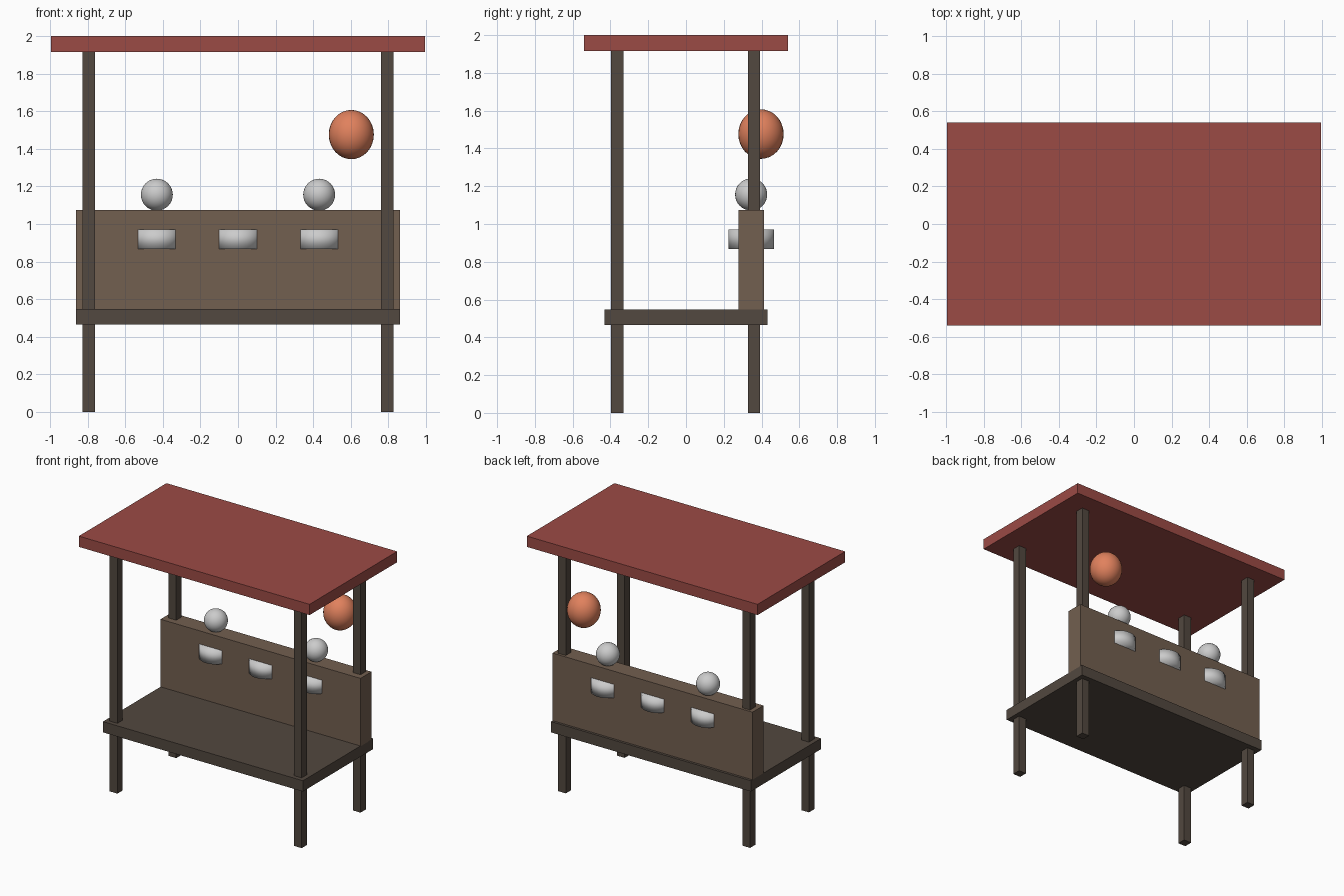
import bpy

if "Cube" in bpy.data.objects:
    bpy.data.objects.remove(bpy.data.objects["Cube"])


def paint(name, rgb):
    m = bpy.data.materials.new(name)
    m.diffuse_color = (*rgb, 1)
    m.use_nodes = True
    m.node_tree.nodes["Principled BSDF"].inputs["Base Color"].default_value = m.diffuse_color
    return m


RED = paint("roof_red", (0.33, 0.07, 0.06))
DARK = paint("dark_wood", (0.085, 0.065, 0.05))
WOOD = paint("wood", (0.17, 0.115, 0.08))
ORANGE = paint("orange", (0.75, 0.22, 0.11))


def finish(name, mat=None):
    ob = bpy.context.object
    ob.name = name
    if mat:
        ob.data.materials.append(mat)
    return ob


def box(name, center, size, mat):
    bpy.ops.mesh.primitive_cube_add(size=1, location=center)
    bpy.context.object.scale = size
    bpy.ops.object.transform_apply(location=False, rotation=False, scale=True)
    return finish(name, mat)


def ball(name, center, r, rz, mat=None):
    bpy.ops.mesh.primitive_uv_sphere_add(segments=32, ring_count=16, radius=1, location=center)
    bpy.context.object.scale = (r, r, rz)
    bpy.ops.object.transform_apply(location=False, rotation=False, scale=True)
    bpy.ops.object.shade_smooth()
    return finish(name, mat)


# Roof, floor shelf and rear counter panel
box("roof", (0, 0, 1.958), (1.99, 1.08, 0.084), RED)
box("floor_shelf", (0, 0, 0.506), (1.725, 0.865, 0.084), DARK)
box("counter_panel", (0, 0.345, 0.81), (1.725, 0.136, 0.53), WOOD)

# Four corner posts
for sx, side in ((-1, "left"), (1, "right")):
    for y, end in ((-0.365, "front"), (0.36, "back")):
        box(f"{end}_{side}_post", (0.795 * sx, y, 0.96), (0.066, 0.066, 1.92), DARK)

# Round cups set through the panel
for i, x in enumerate((-0.432, 0, 0.432)):
    bpy.ops.mesh.primitive_cylinder_add(vertices=32, radius=0.121, depth=0.104,
                                        location=(x, 0.345, 0.92))
    bpy.ops.object.shade_smooth()
    finish(f"cup_{i + 1}")

# Balls resting on the panel
for side, x in (("left", -0.432), ("right", 0.432)):
    ball(f"{side}_ball", (x, 0.345, 1.156), 0.085, 0.085)

# Floating balloon
ball("balloon", (0.603, 0.397, 1.476), 0.12, 0.131, ORANGE)
